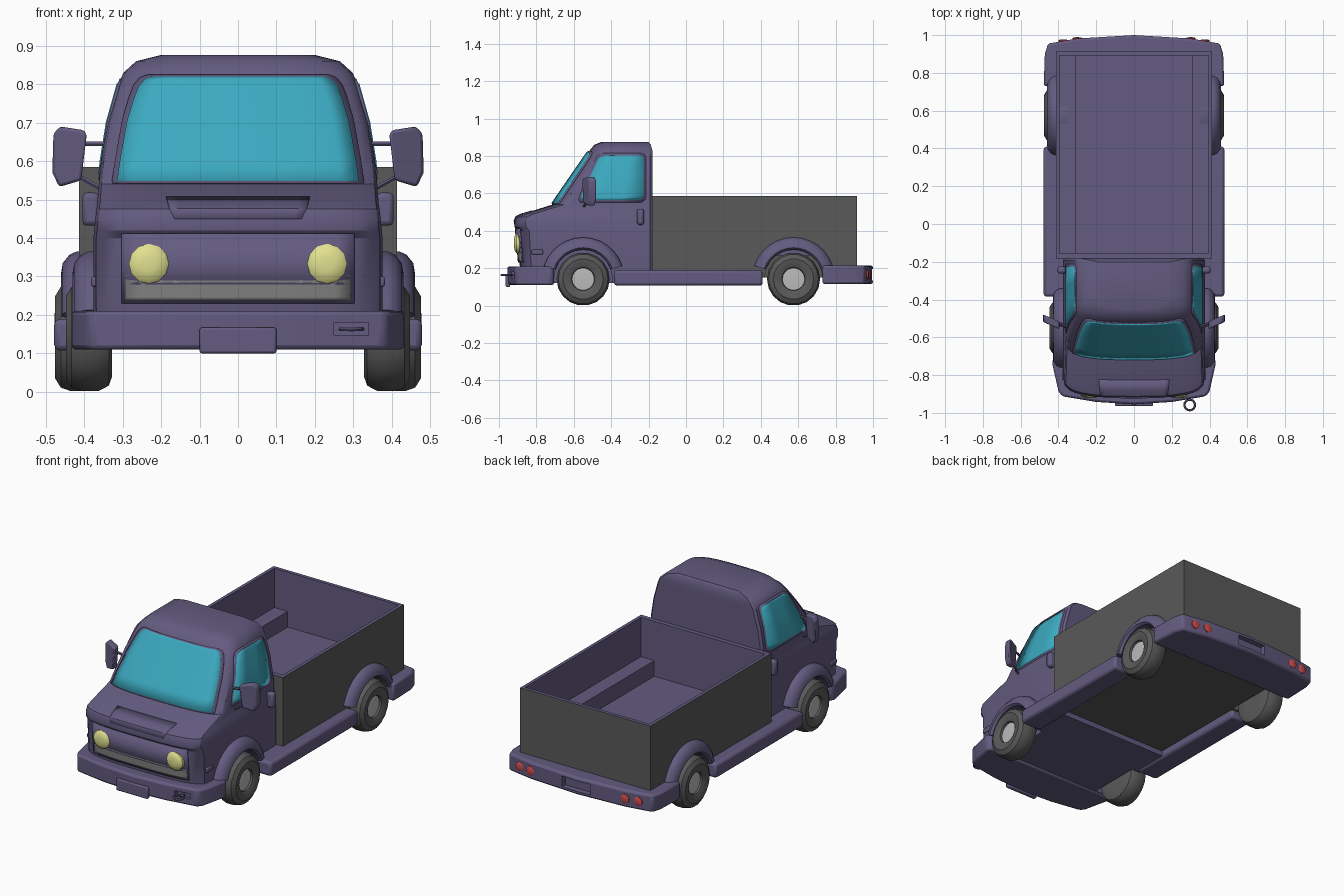
import bpy, bmesh, math
from math import sin, cos, pi

if "Cube" in bpy.data.objects:
    bpy.data.objects.remove(bpy.data.objects["Cube"])


def mat(name, r, g, b):
    m = bpy.data.materials.new(name)
    m.diffuse_color = (r, g, b, 1)
    m.use_nodes = True
    m.node_tree.nodes["Principled BSDF"].inputs["Base Color"].default_value = m.diffuse_color
    return m


PAINT = mat("purple_paint", .125, .105, .215)
GLASS = mat("cyan_glass", .045, .40, .53)
LAMP = mat("yellow_lamp", .75, .75, .28)
RED = mat("red_lamp", .6, .07, .07)
DARK = mat("dark_grey", .10, .10, .10)
MID = mat("mid_grey", .22, .22, .22)
PALE = mat("pale_grey", .5, .5, .5)


def loft(name, rings, m=PAINT, closed=True, bevel=0, thick=0):
    """Skin equal-length point rings; closed rings get end caps."""
    n = len(rings[0])
    verts = [p for r in rings for p in r]
    faces = []
    for k in range(len(rings) - 1):
        for i in range(n if closed else n - 1):
            j = (i + 1) % n
            faces.append((k*n + i, k*n + j, (k+1)*n + j, (k+1)*n + i))
    if closed:
        faces += [tuple(range(n)), tuple(range(len(verts) - n, len(verts)))]
    me = bpy.data.meshes.new(name)
    me.from_pydata(verts, [], faces)
    bm = bmesh.new()
    bm.from_mesh(me)
    bmesh.ops.recalc_face_normals(bm, faces=bm.faces)
    bm.to_mesh(me)
    bm.free()
    me.materials.append(m)
    ob = bpy.data.objects.new(name, me)
    bpy.context.collection.objects.link(ob)
    if thick:
        mod = ob.modifiers.new("thickness", 'SOLIDIFY')
        mod.thickness, mod.offset = thick, 0
    if bevel:
        mod = ob.modifiers.new("bevel", 'BEVEL')
        mod.width, mod.segments, mod.limit_method = bevel, 2, 'ANGLE'
    return ob


def rect(x0, x1, y0, y1, z):
    return [(x0, y0, z), (x1, y0, z), (x1, y1, z), (x0, y1, z)]


def box(name, x0, x1, y0, y1, z0, z1, m=PAINT, bevel=0):
    return loft(name, [rect(x0, x1, y0, y1, z) for z in (z0, z1)], m, bevel=bevel)


def lathe(name, prof, c, axis, s=1, n=20, m=DARK):
    """Turn (radius, height) points about the x or y axis through c."""
    rings = []
    for r, h in prof:
        pts = [(h*s, r*cos(2*pi*i/n), r*sin(2*pi*i/n)) for i in range(n)]
        if axis == 'Y':
            pts = [(b, a, d) for a, b, d in pts]
        rings.append([(c[0]+p[0], c[1]+p[1], c[2]+p[2]) for p in pts])
    return loft(name, rings, m)


def cut(ob, cutter):
    cutter.hide_render = True
    cutter.hide_set(True)
    mod = ob.modifiers.new("cut", 'BOOLEAN')
    mod.operation, mod.object = 'DIFFERENCE', cutter


# cab: rows of (z, half width, front y), lofted upwards
ROWS = [(.12, .37, -.87), (.22, .376, -.89), (.40, .376, -.90), (.42, .374, -.917),
        (.45, .371, -.92), (.475, .368, -.91), (.488, .366, -.882), (.54, .362, -.715),
        (.60, .356, -.674), (.70, .340, -.605), (.80, .312, -.536), (.83, .298, -.515),
        (.86, .265, -.49), (.876, .20, -.45)]


def cab_at(z):
    for (z0, w0, y0), (z1, w1, y1) in zip(ROWS, ROWS[1:]):
        if z <= z1:
            t = (z - z0) / (z1 - z0)
            return w0 + t*(w1 - w0), y0 + t*(y1 - y0)


def bow(u):
    return .10 * (1 - max(0, 1 - abs(u)**3)**(1/3))


rings = []
for z, w, yf in ROWS:
    yb = -.18 - max(0, z - .85) * .8
    ring = [(w*sin(a), yf + bow(sin(a)), z) for a in (pi*(i/16 - .5) for i in range(17))]
    rings.append(ring + [(w, yb-.012, z), (w-.012, yb, z), (.012-w, yb, z), (-w, yb-.012, z)])
cab = loft("cab", rings)


def front_panel(name, rows, m):
    """Panel hugging the cab front; rows of (z, half width, offset)."""
    out = []
    for z, h, off in rows:
        w, yf = cab_at(z)
        xs = [h*(i/7 - 1) for i in range(15)]
        out.append([(x, yf + bow(x/w) - off, z + off*.6) for x in xs])
    return loft(name, out, m, closed=False, thick=.008)


def side_panel(name, rows, off, s, m):
    """Panel hugging the cab side; rows of (z, front y, back y)."""
    return loft(name, [[(s*(cab_at(z)[0] + off), a + (b-a)*i/3, z) for i in range(4)]
                       for z, a, b in rows], m, closed=False, thick=.008)


# windows and their frames
SCREEN = [(.545, .314), (.60, .306), (.70, .288), (.76, .270), (.79, .258), (.808, .243), (.816, .222)]
front_panel("windscreen_frame", [(.541, .326, .002)] + [(z+.006, h+.012, .002) for z, h in SCREEN], PAINT)
front_panel("windscreen", [(z, h, .004) for z, h in SCREEN], GLASS)
SIDE = [(.565, -.555, -.25), (.578, -.562, -.23), (.60, -.555, -.226), (.70, -.508, -.226),
        (.78, -.47, -.226), (.795, -.455, -.232), (.802, -.43, -.25)]
for s in (1, -1):
    side_panel("side_window_frame", [(z + (z-.69)*.1, a-.013, b+.013) for z, a, b in SIDE], -.002, s, PAINT)
    side_panel("side_window", SIDE, 0, s, GLASS)

# hood panel, slatted grille, headlights
front_panel("hood_panel", [(.45, .165, -.001), (.475, .178, -.001), (.488, .182, 0), (.505, .187, -.001)], PAINT)
front_panel("grille_frame", [(.228, .302, .003), (.41, .302, .003)], PAINT)
front_panel("grille", [(.236 + i*.167/24, .292, .005 + .001*(i % 2)) for i in range(25)], MID)
for s in (1, -1):
    lathe("headlight", [(.052, -.87), (.052, -.906), (.042, -.915), (.02, -.92)],
          (s*.232, 0, .333), 'Y', n=12, m=LAMP)

# load bed: grey outside, painted inside
bed = loft("load_bed", [rect(-.413, .413, -.183, .913, .15), rect(-.413, .413, -.183, .913, .585),
                        rect(-.394, .394, -.155, .893, .585), rect(-.394, .394, -.155, .893, .27)], DARK)
bed.data.materials.append(PAINT)
for p in bed.data.polygons:
    p.material_index = int(p.index >= 4 and p.index != 12)
for s in (1, -1):
    x0, x1 = sorted((s*.31, s*.396))
    box("bed_ledge", x0, x1, -.157, .895, .268, .36)

# wheels, wheel wells and fender flares
TYRE = [(.05, -.115), (.105, -.12), (.128, -.112), (.142, -.085), (.142, -.04), (.133, -.015),
        (.108, 0), (.075, -.004), (.062, -.012), (.058, -.03)]
FLARE = [(.155, -.11), (.155, -.012), (.165, 0), (.19, -.004), (.212, -.022), (.22, -.04), (.22, -.11)]
for label, y, xo, fx, body in (("front", -.55, .448, .43, cab), ("rear", .575, .476, .46, bed)):
    for s in (1, -1):
        c = (s*xo, y, .142)
        lathe(label + "_tyre", TYRE, c, 'X', s, n=18)
        lathe(label + "_hub", [(.06, -.04), (.06, -.024), (.02, -.022)], c, 'X', s, n=18, m=PALE)
        cut(body, lathe("wheel_well_cutter", [(.156, -.13), (.156, .2)], c, 'X', s))
        arc = [pi*(.1 + .8*i/12) for i in range(13)]
        loft(label + "_fender", [[(s*(fx + h), y + r*cos(a), .145 + r*sin(a)) for r, h in FLARE]
                                 for a in arc])


# bumpers wrap round the corners; half plan is mirrored
def bumper(name, half, z0, z1):
    plan = half + [(-x, y) for x, y in reversed(half) if x]
    return loft(name, [[(x, y, z) for x, y in plan] for z in (z0, z1)], bevel=.012)


front = bumper("front_bumper", [(.42, -.705), (.435, -.73), (.40, -.885), (.38, -.912), (.2, -.942), (0, -.955)], .11, .21)
rear = bumper("rear_bumper", [(.478, .73), (.472, .90), (.455, .955), (.3, .982), (0, 1)], .115, .215)
cut(front, box("hook_recess_cutter", .25, .34, -1, -.905, .148, .18))
cut(rear, box("rear_recess_cutter", -.09, .09, .965, 1.1, .135, .195))
box("front_plate", -.1, .1, -.964, -.94, .1, .167, bevel=.006)
bpy.ops.mesh.primitive_torus_add(major_radius=.028, minor_radius=.006, major_segments=16,
                                 minor_segments=6, location=(.295, -.958, .163))
bpy.context.object.name = "tow_ring"
bpy.context.object.data.materials.append(PAINT)
box("tow_ring_stem", .288, .302, -.932, -.9, .157, .169)

# side details on both sides
for s in (1, -1):
    def sbox(name, x0, x1, *rest, **kw):
        a, b = sorted((s*x0, s*x1))
        return box(name, a, b, *rest, **kw)
    sbox("side_sill", .35, .478, -.385, .41, .107, .19, bevel=.015)
    sbox("door_handle", .36, .405, -.262, -.225, .432, .518, bevel=.012)
    sbox("side_marker", .355, .382, -.825, -.765, .273, .3, bevel=.006)
    for x in (.30, .375):
        lathe("tail_light", [(.026, .95), (.026, .988), (.018, .992), (.006, .993)],
              (s*x, -.004 if x < .35 else -.016, .165), 'Y', n=12, m=RED)
    # mirror head, slightly turned, on two thin arms
    head = [(.408, .55), (.465, .533), (.483, .57), (.48, .672), (.462, .69), (.398, .68), (.394, .665)]
    loft("mirror", [[(s*x, -.517 + dy + (x-.44)*.45, z) for x, z in head] for dy in (-.02, .02)], bevel=.008)
    for a, b in (((.335, -.545, .645), (.43, -.515, .645)), ((.35, -.55, .525), (.44, -.515, .575))):
        loft("mirror_arm", [[(s*p[0], p[1] + .007*cos(k*pi/3), p[2] + .007*sin(k*pi/3))
                             for k in range(6)] for p in (a, b)])

# smooth shading with sharp edges kept
for ob in bpy.data.objects:
    ob.select_set(not ob.hide_render)
bpy.context.view_layer.objects.active = cab
bpy.ops.object.shade_smooth_by_angle(angle=math.radians(32))
